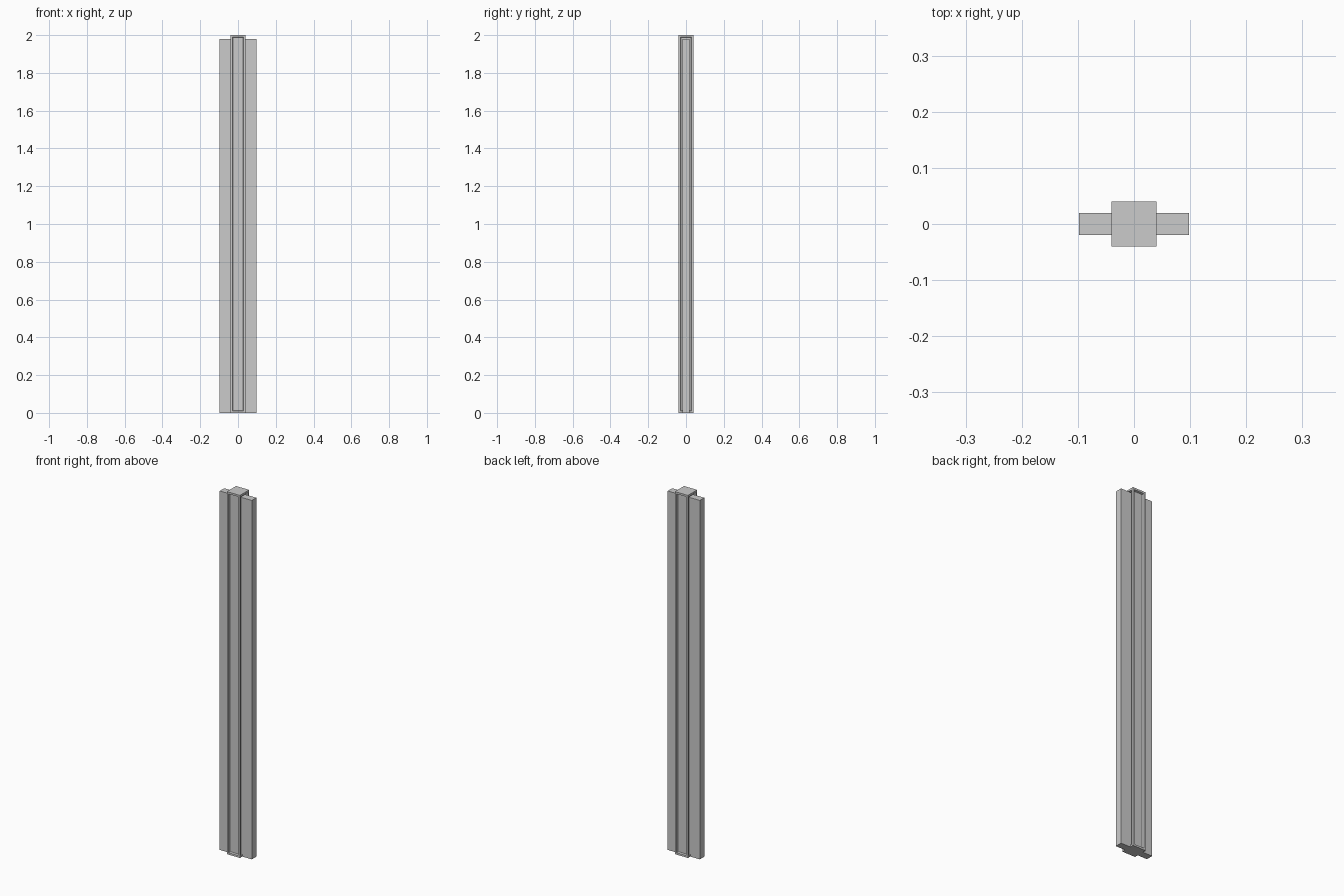
import bpy, bmesh
from mathutils import Vector

if "Cube" in bpy.data.objects:
    bpy.data.objects.remove(bpy.data.objects["Cube"])


def box(name, size, centre):
    bm = bmesh.new()
    bmesh.ops.create_cube(bm, size=1.0)
    bmesh.ops.scale(bm, vec=Vector(size), verts=bm.verts)
    bmesh.ops.translate(bm, vec=Vector(centre), verts=bm.verts)
    return bm, name


def finish(bm, name):
    mesh = bpy.data.meshes.new(name)
    bm.to_mesh(mesh)
    bm.free()
    obj = bpy.data.objects.new(name, mesh)
    bpy.context.collection.objects.link(obj)
    return obj


# Square post with a recessed panel in each of its four sides
bm, name = box("post", (0.08, 0.08, 2.0), (0, 0, 1.0))
bm.normal_update()
sides = [f for f in bm.faces if abs(f.normal.z) < 0.5]
bmesh.ops.inset_individual(bm, faces=sides, thickness=0.015)
bmesh.ops.inset_individual(bm, faces=sides, thickness=0.004, depth=-0.01)
finish(bm, name)

# Flat rail slotted through the side recesses, slightly shorter than the post
finish(*box("side_rail", (0.196, 0.039, 1.98), (0, 0, 0.99)))
